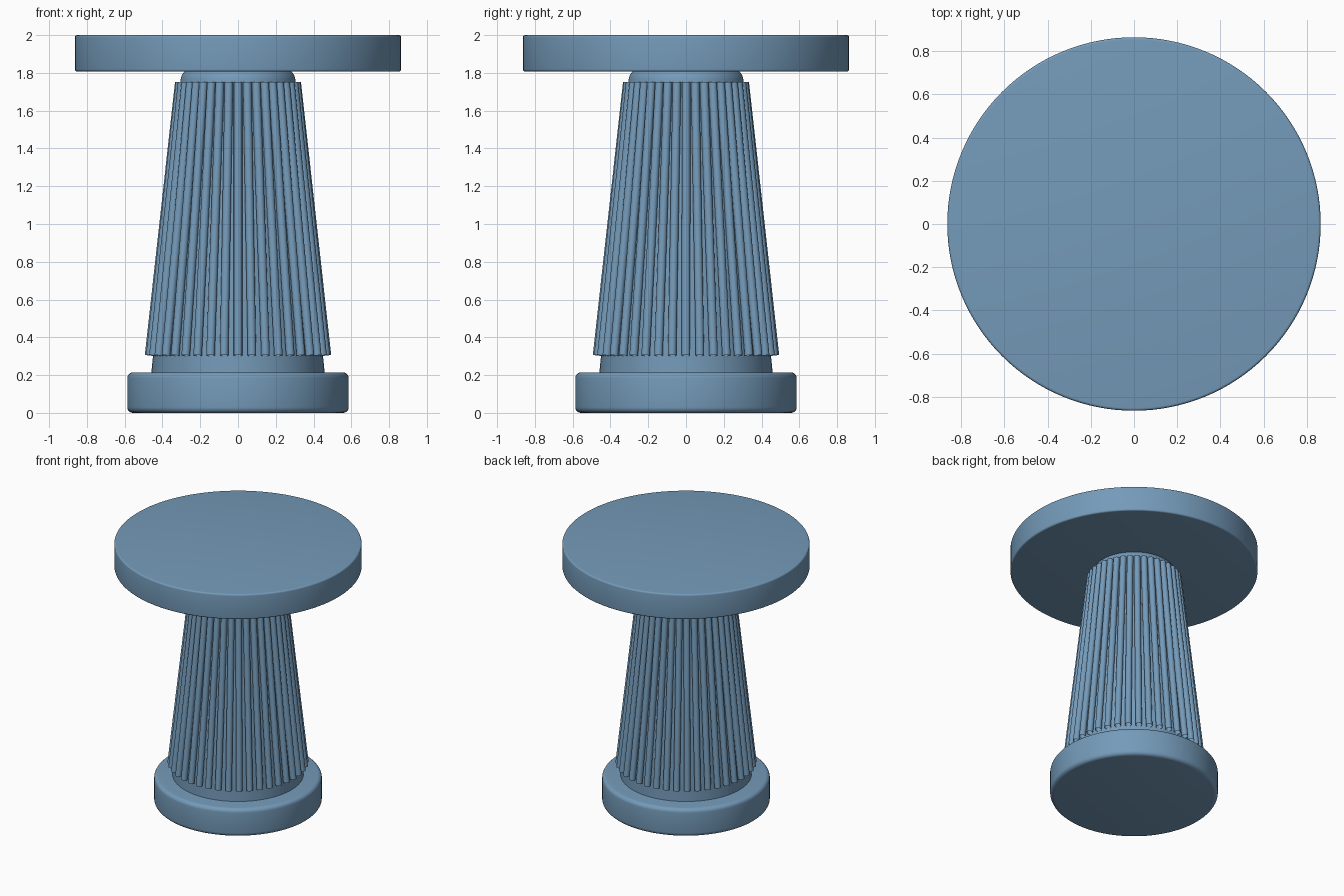
import bpy, bmesh
from math import radians, cos, sin, tau
from mathutils import Vector

if "Cube" in bpy.data.objects:
    bpy.data.objects.remove(bpy.data.objects["Cube"])

# slate blue finish shared by all parts
blue = bpy.data.materials.new("slate_blue")
blue.diffuse_color = (0.176, 0.325, 0.486, 1)
blue.use_nodes = True
blue.node_tree.nodes["Principled BSDF"].inputs["Base Color"].default_value = blue.diffuse_color


def tapered_disc(name, r_bottom, r_top, z0, z1, bevel, segments=96):
    """Solid of revolution with softly rounded rims."""
    bpy.ops.mesh.primitive_cone_add(vertices=segments, radius1=r_bottom, radius2=r_top,
                                    depth=z1 - z0, location=(0, 0, (z0 + z1) / 2))
    ob = bpy.context.object
    ob.name = name
    ob.data.materials.append(blue)
    mod = ob.modifiers.new("rounded_rims", 'BEVEL')
    mod.width = bevel
    mod.segments = 5
    mod.limit_method = 'ANGLE'
    mod.angle_limit = radians(40)
    bpy.ops.object.modifier_apply(modifier=mod.name)
    bpy.ops.object.shade_smooth_by_angle(angle=radians(35))
    return ob


# base plinth, table top and tapered inner column
tapered_disc("base", 0.586, 0.586, 0.0, 0.215, 0.03)
tapered_disc("table_top", 0.864, 0.864, 1.807, 2.0, 0.012, 128)
tapered_disc("column_core", 0.464, 0.298, 0.16, 1.825, 0.06)
tapered_disc("core_foot", 0.460, 0.450, 0.20, 0.30, 0.003)

# ring of slanted, open-ended round slats around the column
COUNT, R_SLAT = 40, 0.0225
bm = bmesh.new()
for i in range(COUNT):
    a = tau * i / COUNT
    d = Vector((cos(a), sin(a), 0))
    low = d * 0.471 + Vector((0, 0, 0.304))
    high = d * 0.311 + Vector((0, 0, 1.75))
    axis = high - low
    new = bmesh.ops.create_cone(bm, cap_ends=False, segments=20, radius1=R_SLAT,
                                radius2=R_SLAT, depth=axis.length)["verts"]
    bmesh.ops.rotate(bm, verts=new, matrix=axis.to_track_quat('Z', 'Y').to_matrix())
    bmesh.ops.translate(bm, verts=new, vec=(low + high) / 2)
mesh = bpy.data.meshes.new("column_slats")
bm.to_mesh(mesh)
bm.free()
mesh.materials.append(blue)
slats = bpy.data.objects.new("column_slats", mesh)
bpy.context.collection.objects.link(slats)
bpy.ops.object.select_all(action='DESELECT')
slats.select_set(True)
bpy.context.view_layer.objects.active = slats
bpy.ops.object.shade_smooth_by_angle(angle=radians(35))
